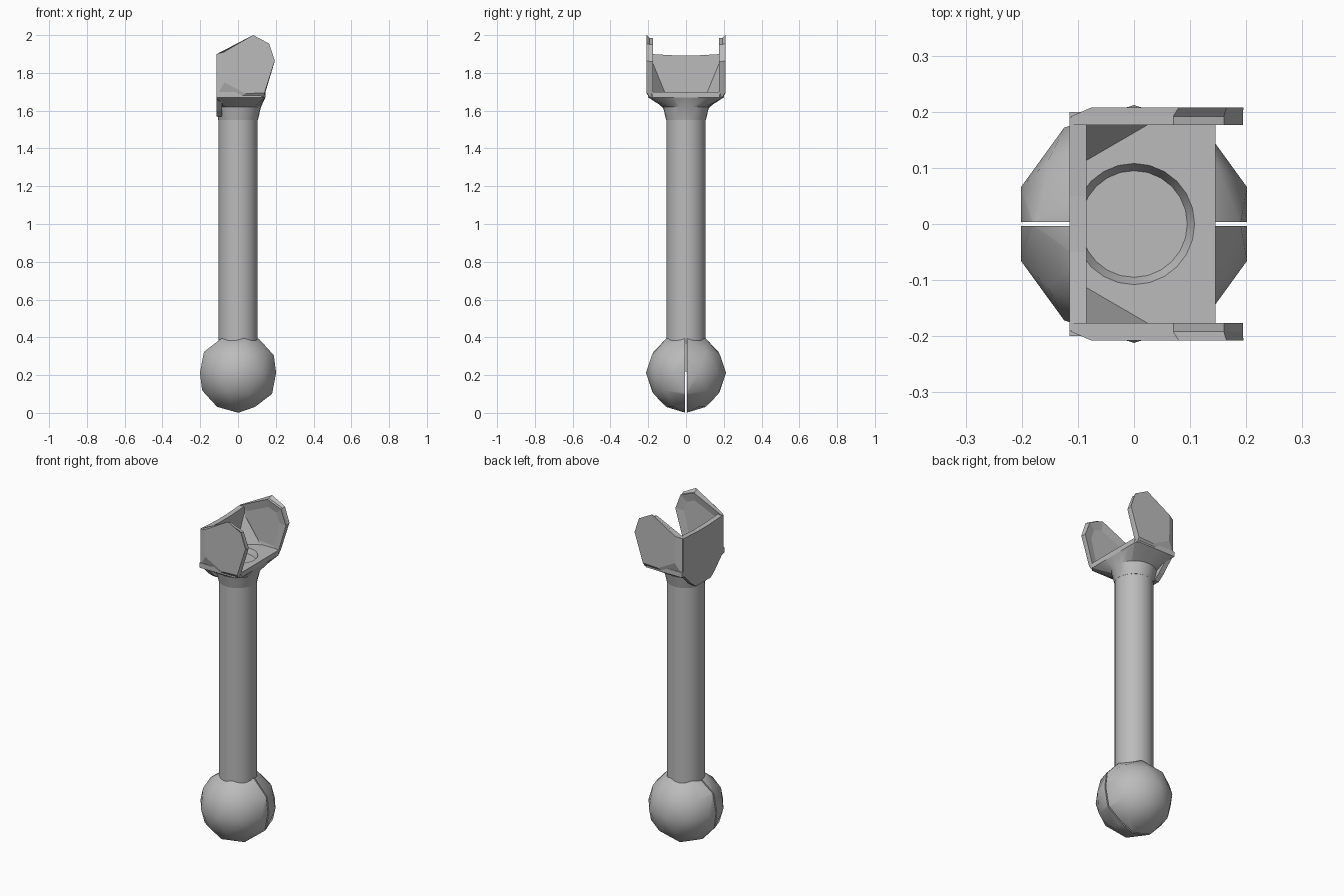
import bpy, bmesh, math
from mathutils import Vector

if "Cube" in bpy.data.objects:
    bpy.data.objects.remove(bpy.data.objects["Cube"])

grey = bpy.data.materials.new("plain_grey")
grey.use_nodes = True
grey.diffuse_color = (0.5, 0.5, 0.5, 1)
grey.node_tree.nodes["Principled BSDF"].inputs["Base Color"].default_value = (0.5, 0.5, 0.5, 1)


def finish(name, bm, smooth=None):
    bmesh.ops.recalc_face_normals(bm, faces=bm.faces)
    mesh = bpy.data.meshes.new(name)
    bm.to_mesh(mesh)
    bm.free()
    mesh.materials.append(grey)
    ob = bpy.data.objects.new(name, mesh)
    bpy.context.collection.objects.link(ob)
    if smooth:
        bpy.ops.object.select_all(action='DESELECT')
        ob.select_set(True)
        bpy.context.view_layer.objects.active = ob
        bpy.ops.object.shade_smooth_by_angle(angle=math.radians(smooth))
    return ob


def loft(rings):
    """Skin a stack of equal-length rings and cap both ends."""
    bm = bmesh.new()
    loops = [[bm.verts.new(p) for p in ring] for ring in rings]
    for a, b in zip(loops, loops[1:]):
        for i in range(len(a)):
            j = (i + 1) % len(a)
            bm.faces.new((a[i], a[j], b[j], b[i]))
    bm.faces.new(loops[0])
    bm.faces.new(loops[-1])
    return bm


def ring(r, z, n=24, xmin=-9, xmax=9, ymax=9):
    """Circle of radius r, trimmed flat at the given limits."""
    pts = []
    for i in range(n):
        a = math.tau * i / n
        x, y = r * math.cos(a), r * math.sin(a)
        pts.append((min(max(x, xmin), xmax), min(max(y, -ymax), ymax), z))
    return pts


# Straight round rod
finish("rod", loft([ring(0.104, 0.22), ring(0.104, 1.6)]), 30)

# Faceted ball, split into two halves by a narrow slit
for side, name in ((-1, "ball_half_front"), (1, "ball_half_back")):
    bm = bmesh.new()
    bmesh.ops.create_icosphere(bm, subdivisions=2, radius=0.212)
    bmesh.ops.translate(bm, verts=bm.verts, vec=(0, 0, 0.212))
    cut = bmesh.ops.bisect_plane(bm, geom=bm.verts[:] + bm.edges[:] + bm.faces[:],
                                 plane_co=(0, side * 0.004, 0), plane_no=(0, side, 0),
                                 clear_inner=True)
    rim = [e for e in cut["geom_cut"] if isinstance(e, bmesh.types.BMEdge)]
    bmesh.ops.holes_fill(bm, edges=rim)
    finish(name, bm, 30)

# Flared neck and fork floor with a shallow round recess
flat = dict(xmin=-0.115, xmax=0.145, ymax=0.2)
finish("fork_floor", loft([
    ring(0.105, 1.55),
    ring(0.122, 1.62, xmin=-0.115),
    ring(0.25, 1.67, **flat),
    ring(0.255, 1.7, **flat),
    ring(0.108, 1.7),
    ring(0.095, 1.67)]), 20)

# Back wall of the fork, tapering down to the rod
half = [(0.07, 1.57), (0.11, 1.6), (0.19, 1.68), (0.19, 1.9), (0.05, 1.892)]
outline = half + [(-y, z) for y, z in reversed(half)]
finish("fork_wall", loft([[(x, y, z) for y, z in outline] for x in (-0.115, -0.085)]))

# Two cheeks with bevelled outsides and a sunken inside panel
inner = [(-0.112, 1.9), (0.07, 1.985), (0.16, 1.95), (0.194, 1.86),
         (0.137, 1.67), (0, 1.67), (-0.112, 1.68)]
outer = [(-0.075, 1.91), (0.08, 2.0), (0.165, 1.955), (0.195, 1.865),
         (0.14, 1.695), (0.04, 1.69), (-0.072, 1.75)]
for side, name in ((-1, "front"), (1, "back")):
    bm = loft([[(x, side * 0.176, z) for x, z in inner],
               [(x, side * 0.192, z) for x, z in inner],
               [(x, side * 0.208, z) for x, z in outer]])
    bmesh.ops.recalc_face_normals(bm, faces=bm.faces)
    panel = [f for f in bm.faces if f.normal.y * side < -0.9]
    bmesh.ops.inset_region(bm, faces=panel, thickness=0.05, depth=-0.01)
    finish("fork_cheek_" + name, bm)

    # Gusset filling the inner corner between wall and cheek
    bm = bmesh.new()
    for x, y, z in ((-0.087, 0.11, 1.695), (0.03, 0.178, 1.695),
                    (-0.087, 0.178, 1.695), (-0.087, 0.178, 1.86)):
        bm.verts.new(Vector((x, side * y, z)))
    bmesh.ops.convex_hull(bm, input=bm.verts)
    finish("corner_gusset_" + name, bm)
